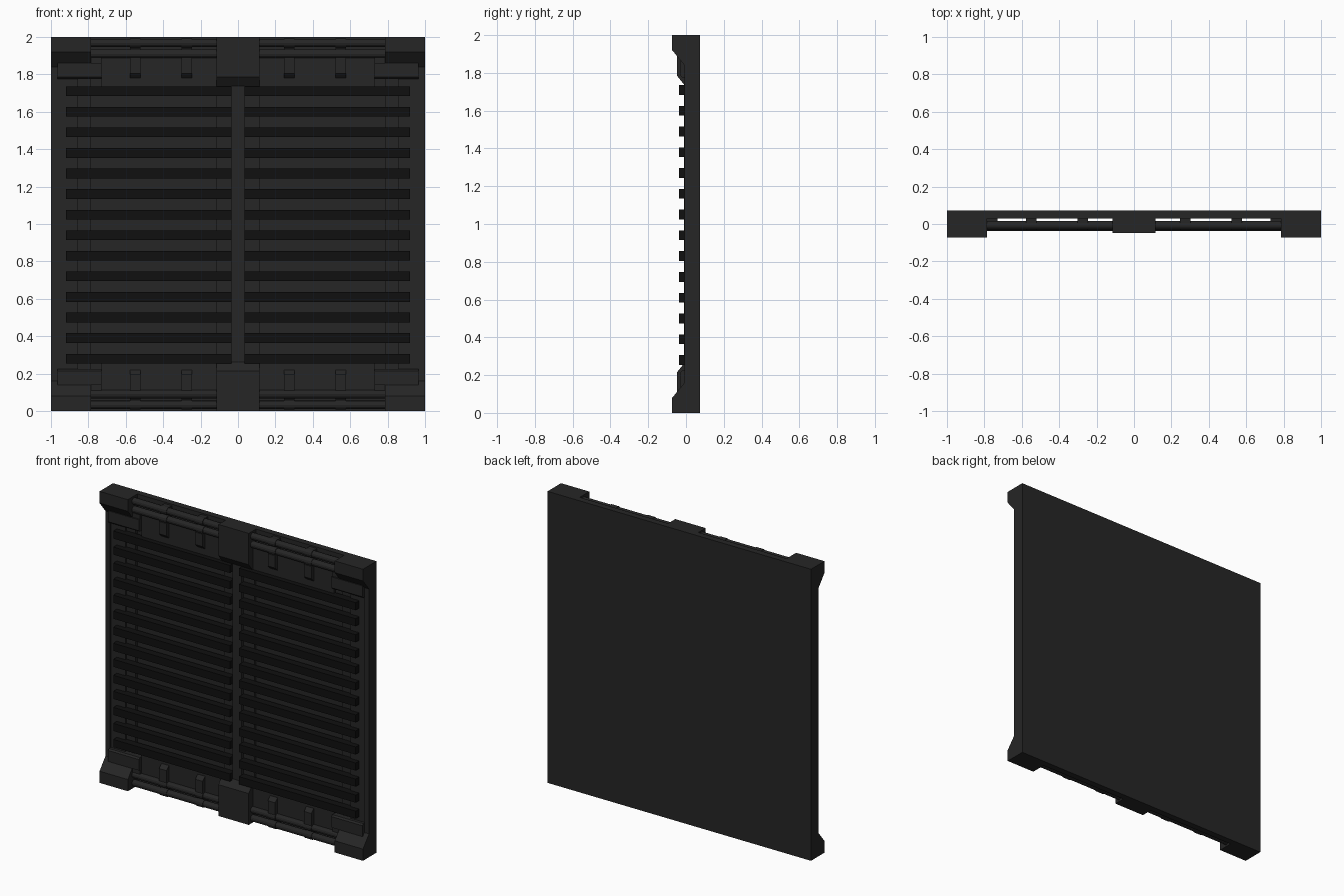
import bpy, bmesh, math
from mathutils import Matrix, Vector

if "Cube" in bpy.data.objects:
    bpy.data.objects.remove(bpy.data.objects["Cube"])

BACK, FLOOR = 0.073, 0.03


def material(name, v):
    m = bpy.data.materials.new(name)
    m.diffuse_color = (v, v, v, 1)
    m.use_nodes = True
    m.node_tree.nodes["Principled BSDF"].inputs["Base Color"].default_value = m.diffuse_color
    return m


body = material("dark_grey", 0.019)
black = material("black", 0.005)


def finish(name, bm, mat, mx, mz):
    """Make an object from bm, centred on z = 1, mirrored left/right and/or top/bottom."""
    bmesh.ops.translate(bm, verts=bm.verts, vec=(0, 0, -1))
    bmesh.ops.recalc_face_normals(bm, faces=bm.faces)
    me = bpy.data.meshes.new(name)
    bm.to_mesh(me)
    bm.free()
    me.materials.append(mat)
    ob = bpy.data.objects.new(name, me)
    ob.location.z = 1
    bpy.context.collection.objects.link(ob)
    if mx or mz:
        mod = ob.modifiers.new("Mirror", 'MIRROR')
        mod.use_axis = (mx, False, mz)
        mod.use_mirror_merge = False
    return ob


def prism(bm, x0, x1, profile):
    """Extrude a (y, z) profile from x0 to x1."""
    face = bm.faces.new([bm.verts.new((x0, y, z)) for y, z in profile])
    ext = bmesh.ops.extrude_face_region(bm, geom=[face])
    verts = [g for g in ext['geom'] if isinstance(g, bmesh.types.BMVert)]
    bmesh.ops.translate(bm, verts=verts, vec=(x1 - x0, 0, 0))


def rect(y0, y1, z0, z1):
    return [(y0, z0), (y1, z0), (y1, z1), (y0, z1)]


def part(name, pieces, mx=False, mz=False, mat=body):
    bm = bmesh.new()
    for x0, x1, profile in pieces:
        prism(bm, x0, x1, profile)
    return finish(name, bm, mat, mx, mz)


# Solid back plate
part("back_plate", [(-1, 1, rect(FLOOR, BACK, 0, 2))])

# Stepped side frame: outer rim, band, inner ledge
part("side_frame", [(0.965, 1, rect(-0.008, FLOOR, 0, 2)),
                    (0.855, 0.965, rect(0.0, FLOOR, 0, 2)),
                    (0.785, 0.855, rect(0.012, FLOOR, 0, 2))], mx=True)

# Centre spine: wide base with a narrow front rib
part("spine", [(-0.115, 0.115, rect(0.012, FLOOR, 0, 2)),
               (-0.035, 0.035, rect(-0.01, 0.012, 0.2, 1.8))])

# Corner blocks with sloped undersides
part("corner_block", [(0.785, 1, [(FLOOR, 2), (-0.073, 2), (-0.073, 1.92),
                                  (-0.008, 1.84), (FLOOR, 1.84)])], mx=True, mz=True)

# Raised corner plates next to the blocks
part("corner_plate", [(0.73, 0.965, [(FLOOR, 1.775), (-0.02, 1.775), (-0.03, 1.785),
                                     (-0.03, 1.86), (FLOOR, 1.86)]),
                      (0.73, 0.79, [(FLOOR, 1.86), (-0.02, 1.86), (-0.02, 1.89),
                                    (FLOOR, 1.89)])], mx=True, mz=True)

# Centre blocks at top and bottom
part("centre_block", [(-0.115, 0.115, [(FLOOR, 2), (-0.048, 2), (-0.048, 1.785),
                                       (-0.008, 1.735), (FLOOR, 1.735)])], mz=True)

# Thin header plates behind the clips
part("header_plate", [(0.115, 0.73, rect(-0.004, 0.013, 1.735, 1.89))], mx=True, mz=True)

# Pipe clips with a sloped lower end
part("pipe_clip", [p for x in (0.275, 0.55) for p in (
    (x - 0.028, x + 0.028, [(0.013, 1.78), (-0.004, 1.78), (-0.03, 1.805),
                            (-0.03, 1.89), (0.013, 1.89)]),
    (x - 0.028, x + 0.028, rect(0.0, FLOOR, 1.89, 1.99)))], mx=True, mz=True)


# Two horizontal pipes with collars at each clip
def tube(bm, x0, x1, r, z):
    prism(bm, x0, x1, [(-0.007 + r * math.cos(a), z + r * math.sin(a))
                       for a in (math.tau * i / 12 for i in range(12))])


bm = bmesh.new()
for z in (1.967, 1.91):
    tube(bm, 0.11, 0.79, 0.022, z)
    for x in (0.275, 0.55):
        tube(bm, x - 0.028, x + 0.028, 0.026, z)
finish("pipes", bm, body, True, True)

# Fourteen horizontal grille slats on each side
part("grille_slats", [(0.035, 0.92, rect(-0.038, 0.012, 0.28 + 0.11 * i - 0.026,
                                         0.28 + 0.11 * i + 0.026))
                      for i in range(14)], mx=True, mat=black)
